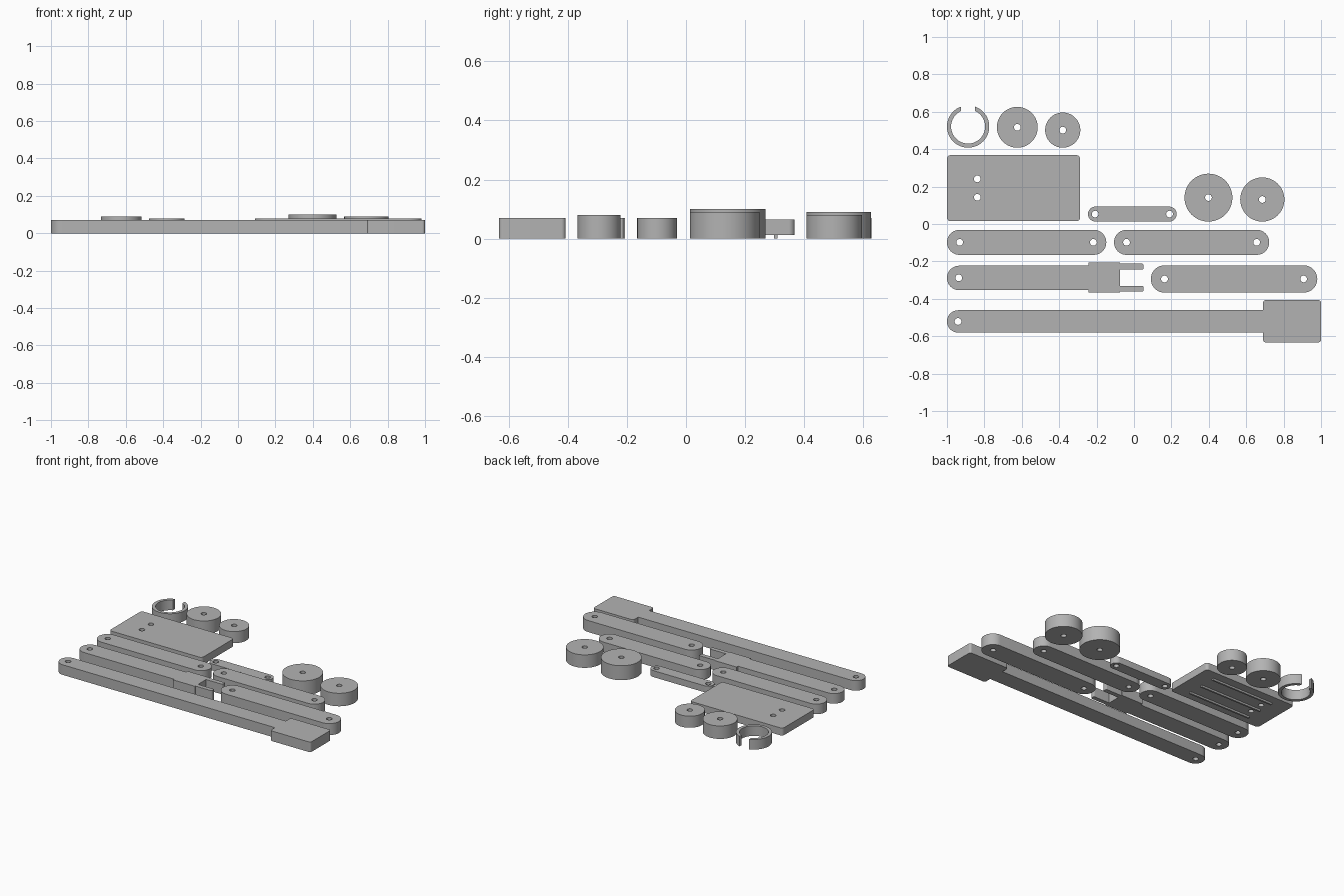
import bpy, bmesh, math
from mathutils import Vector

if "Cube" in bpy.data.objects:
    bpy.data.objects.remove(bpy.data.objects["Cube"])

grey = bpy.data.materials.new("matte grey")
grey.diffuse_color = (0.45, 0.45, 0.45, 1)
grey.use_nodes = True
grey.node_tree.nodes["Principled BSDF"].inputs["Base Color"].default_value = grey.diffuse_color


def circle(x, y, r, n=40):
    return [(x + r * math.cos(2 * math.pi * i / n), y + r * math.sin(2 * math.pi * i / n)) for i in range(n)]


def rounded(corners, n=10):
    """Right-angled polygon of (x, y, radius) corners with rounded corners."""
    pts = []
    for i, (x, y, r) in enumerate(corners):
        p = Vector((x, y))
        u = (Vector(corners[i - 1][:2]) - p).normalized()
        v = (Vector(corners[(i + 1) % len(corners)][:2]) - p).normalized()
        for k in range(n + 1 if r else 1):
            t = math.pi / 2 * k / n
            q = p + r * (u + v) - r * (v * math.cos(t) + u * math.sin(t))
            if not pts or (q - pts[-1]).length > 1e-4:
                pts.append(q)
    if (pts[0] - pts[-1]).length < 1e-4:
        pts.pop()
    return [tuple(q) for q in pts]


def rect(x0, x1, y0, y1, r):
    return rounded([(x0, y0, r), (x1, y0, r), (x1, y1, r), (x0, y1, r)])


def prism(name, loops, z0, z1):
    """Solid between z0 and z1 from an outer loop and any hole loops."""
    bm = bmesh.new()
    low = [[bm.verts.new((x, y, z0)) for x, y in lp] for lp in loops]
    edges = [bm.edges.new((lp[i - 1], lp[i])) for lp in low for i in range(len(lp))]
    bmesh.ops.triangle_fill(bm, use_beauty=True, use_dissolve=False, edges=edges)
    caps = list(bm.faces)
    top = {v: bm.verts.new((v.co.x, v.co.y, z1)) for lp in low for v in lp}
    for f in caps:
        bm.faces.new([top[v] for v in f.verts])
    for lp in low:
        for i in range(len(lp)):
            a, b = lp[i - 1], lp[i]
            bm.faces.new((a, b, top[b], top[a]))
    bmesh.ops.recalc_face_normals(bm, faces=bm.faces)
    me = bpy.data.meshes.new(name)
    bm.to_mesh(me)
    bm.free()
    me.materials.append(grey)
    ob = bpy.data.objects.new(name, me)
    bpy.context.collection.objects.link(ob)
    bpy.ops.object.select_all(action='DESELECT')
    ob.select_set(True)
    bpy.context.view_layer.objects.active = ob
    bpy.ops.object.shade_smooth_by_angle(angle=math.radians(30))
    return ob


# Straight links with round ends and a pivot hole at each end
for name, x0, x1, y0, y1, h, holes in [
        ("upper_link", -1, -0.148, -0.165, -0.031, 0.07, (-0.932, -0.217)),
        ("middle_link", -0.107, 0.723, -0.165, -0.031, 0.07, (-0.04, 0.656)),
        ("thick_link", 0.09, 0.98, -0.367, -0.221, 0.08, (0.163, 0.907)),
        ("short_link", -0.246, 0.228, 0.013, 0.093, 0.045, (-0.208, 0.19))]:
    yc, r = (y0 + y1) / 2, (y1 - y0) / 2
    prism(name, [rect(x0, x1, y0, y1, r)] + [circle(x, yc, 0.018, 24) for x in holes], 0, h)

# Long arm with a wide square head
arm = rounded([(-1, -0.581, 0.06), (0.69, -0.581, 0), (0.69, -0.633, 0.015), (1, -0.633, 0.015),
               (1, -0.407, 0.015), (0.69, -0.407, 0.015), (0.69, -0.461, 0), (-1, -0.461, 0.06)])
prism("long_arm", [arm, circle(-0.941, -0.521, 0.018, 24)], 0, 0.07)

# Arm ending in a two-pronged fork
fork = rounded([(-1, -0.354, 0.0655), (-0.243, -0.354, 0), (-0.243, -0.366, 0), (-0.075, -0.366, 0),
                (-0.075, -0.361, 0), (0.05, -0.361, 0.006), (0.05, -0.331, 0.006), (-0.075, -0.331, 0),
                (-0.075, -0.243, 0), (0.05, -0.243, 0.006), (0.05, -0.212, 0.006), (-0.075, -0.212, 0),
                (-0.075, -0.207, 0), (-0.243, -0.207, 0), (-0.243, -0.223, 0), (-1, -0.223, 0.0655)])
prism("fork_arm", [fork, circle(-0.937, -0.288, 0.018, 24)], 0, 0.07)

# Base plate with two holes, standing on three thin ribs
prism("base_plate", [rect(-1, -0.288, 0.015, 0.368, 0.02)]
      + [circle(-0.838, y, 0.018, 24) for y in (0.143, 0.241)], 0.013, 0.065)
for i, y in enumerate((0.083, 0.192, 0.303)):
    prism(f"plate_rib_{i + 1}", [rect(-0.87, -0.39, y - 0.006, y + 0.006, 0)], 0, 0.014)

# Wheels with a centre hole
for i, (x, y, r, h) in enumerate([(0.398, 0.141, 0.128, 0.10), (0.686, 0.131, 0.118, 0.09),
                                  (-0.624, 0.517, 0.109, 0.09), (-0.381, 0.502, 0.094, 0.08)]):
    prism(f"wheel_{i + 1}", [circle(x, y, r, 64), circle(x, y, 0.018, 24)], 0, h)


# Open clip ring with a gap at the back
def clip_arc(r, n=48):
    a = math.asin(0.037 / r)
    span = 2 * math.pi - 2 * a
    return [(-0.887 + r * math.cos(math.pi / 2 + a + span * i / n),
             0.521 + r * math.sin(math.pi / 2 + a + span * i / n)) for i in range(n + 1)]


prism("clip_ring", [clip_arc(0.113) + clip_arc(0.091)[::-1]], 0, 0.07)
